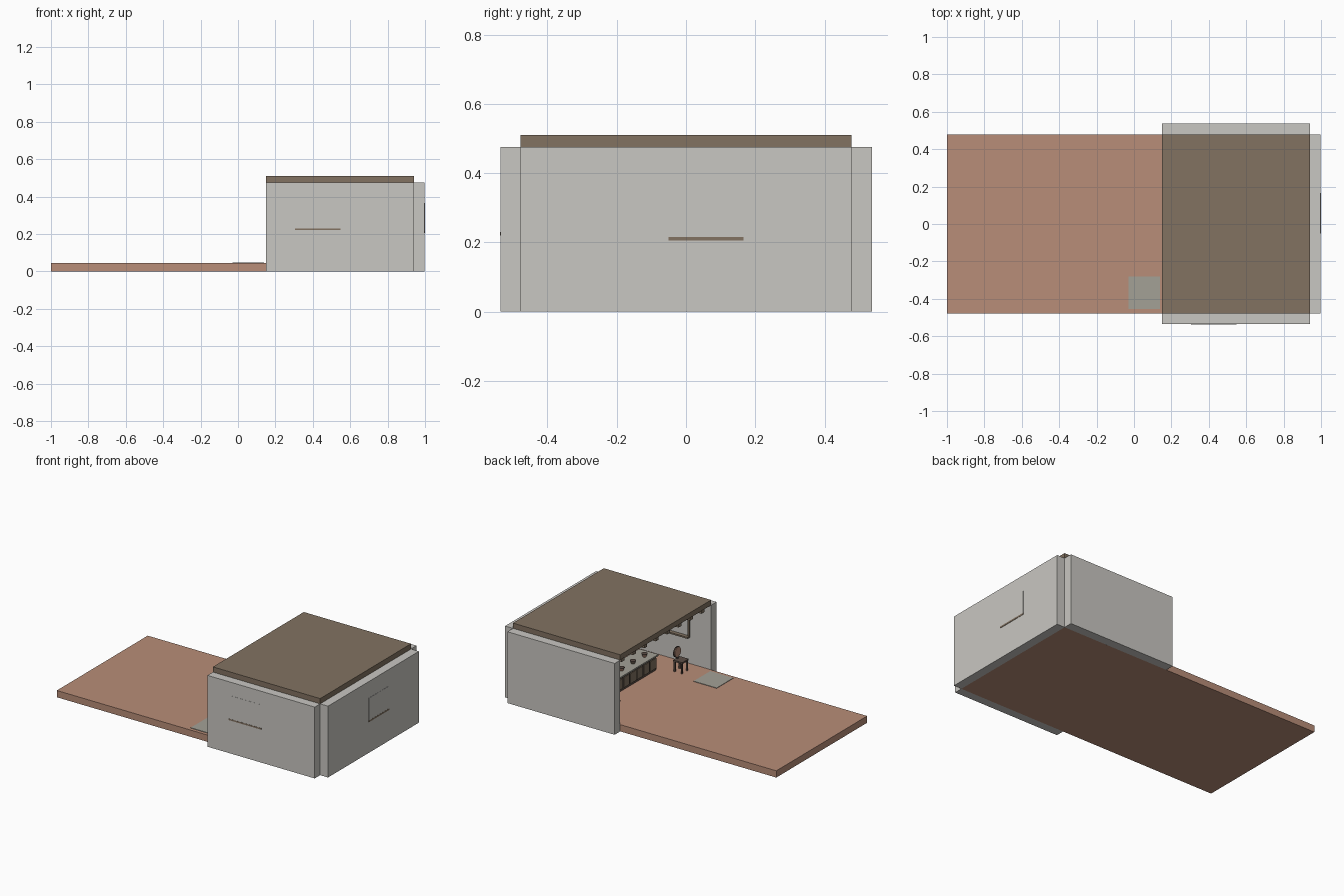
import bpy, bmesh, math
from mathutils import Matrix, Vector

if "Cube" in bpy.data.objects:
    bpy.data.objects.remove(bpy.data.objects["Cube"])


def material(name, srgb):
    m = bpy.data.materials.new(name)
    lin = [((c / 255 + 0.055) / 1.055) ** 2.4 for c in srgb]
    m.diffuse_color = (*lin, 1)
    m.use_nodes = True
    m.node_tree.nodes["Principled BSDF"].inputs["Base Color"].default_value = m.diffuse_color
    return m


CLAY = material("terracotta", (184, 141, 120))
PLASTER = material("pale plaster", (201, 199, 194))
WOOD = material("brown wood", (130, 114, 97))
STONE = material("grey stone", (163, 161, 150))
DARK = material("dark wood", (92, 78, 70))


def finish(name, bm, mat):
    me = bpy.data.meshes.new(name)
    bm.to_mesh(me)
    bm.free()
    me.materials.append(mat)
    ob = bpy.data.objects.new(name, me)
    bpy.context.collection.objects.link(ob)
    return ob


def add_box(bm, lo, hi):
    lo, hi = Vector(lo), Vector(hi)
    mat = Matrix.Translation((lo + hi) / 2) @ Matrix.Diagonal((*(hi - lo), 1))
    bmesh.ops.create_cube(bm, size=1, matrix=mat)


def boxes(name, pairs, mat):
    bm = bmesh.new()
    for lo, hi in pairs:
        add_box(bm, lo, hi)
    return finish(name, bm, mat)


def rod(name, centre, radius, depth, mat, top=None, axis=None, sides=16):
    bm = bmesh.new()
    m = Matrix.Translation(centre)
    if axis:
        m = m @ Matrix.Rotation(math.pi / 2, 4, axis)
    bmesh.ops.create_cone(bm, cap_ends=True, segments=sides, radius1=radius,
                          radius2=radius if top is None else top, depth=depth, matrix=m)
    return finish(name, bm, mat)


# Shell: floor, three walls, roof
L, R, Y, F, H = 0.15, 0.94, 0.478, 0.045, 0.475
boxes("floor", [((-1, -Y, 0), (R, Y, F))], CLAY)
boxes("front_wall", [((L, -0.535, 0), (R, -Y, H))], PLASTER)
boxes("back_wall", [((L, Y, 0), (R, 0.537, H))], PLASTER)
boxes("right_wall", [((R, -Y, 0), (0.998, Y, H))], PLASTER)
boxes("roof", [((L, -Y, H), (R, Y, 0.51))], WOOD)

# Ceiling beams running into the room
boxes("ceiling_beams", [((L + 0.02, -0.42 + i * 0.12 - 0.015, 0.44),
                         (R, -0.42 + i * 0.12 + 0.015, H)) for i in range(8)], WOOD)

# Windows: flush pane, sill, inner frame
boxes("front_window_pane", [((0.31, -0.536, 0.23), (0.545, -0.475, 0.385))], PLASTER)
boxes("front_window_sill", [((0.305, -0.537, 0.22), (0.547, -0.45, 0.23))], WOOD)
boxes("front_window_frame", [((0.305, -0.48, 0.23), (0.315, -0.468, 0.385)),
                             ((0.537, -0.48, 0.23), (0.547, -0.468, 0.385)),
                             ((0.305, -0.48, 0.377), (0.547, -0.468, 0.387))], WOOD)
boxes("right_window_pane", [((0.937, -0.05, 0.215), (0.9995, 0.165, 0.365))], PLASTER)
boxes("right_window_sill", [((0.91, -0.05, 0.205), (1.0, 0.166, 0.216))], WOOD)
boxes("right_window_frame", [((0.93, -0.05, 0.216), (0.942, -0.04, 0.365)),
                             ((0.93, 0.156, 0.216), (0.942, 0.166, 0.365)),
                             ((0.93, -0.05, 0.357), (0.942, 0.166, 0.367))], WOOD)

# Doormat stone
boxes("entry_mat", [((-0.03, -0.455, F), (0.14, -0.28, F + 0.003))], STONE)

# Counter with door panels and stone top
boxes("counter_body", [((0.42, -0.285, F), (0.54, 0.285, 0.138))], DARK)
boxes("counter_doors", [((0.415, -0.28 + i * 0.07, 0.06), (0.42, -0.22 + i * 0.07, 0.128))
                        for i in range(8)], WOOD)
boxes("counter_top", [((0.41, -0.295, 0.138), (0.55, 0.295, 0.148))], STONE)

# Pots and bowls on the counter
for i, y in enumerate((-0.22, -0.1, 0.02, 0.14)):
    rod("bowl_%d" % i, (0.46, y, 0.157), 0.01, 0.018, WOOD if i % 2 else CLAY, top=0.018)
    rod("bowl_rim_%d" % i, (0.46, y, 0.168), 0.019, 0.005, DARK)

# Chairs: seat, legs, round back
for side, y in (("front", -0.36), ("back", 0.36)):
    x = 0.29
    legs = [((x + a * 0.027 - 0.005, y + b * 0.027 - 0.005, F),
             (x + a * 0.027 + 0.005, y + b * 0.027 + 0.005, 0.115))
            for a in (-1, 1) for b in (-1, 1)]
    boxes(side + "_chair_legs", legs, DARK)
    boxes(side + "_chair_seat", [((x - 0.034, y - 0.034, 0.112), (x + 0.034, y + 0.034, 0.122))], DARK)
    boxes(side + "_chair_post", [((x + 0.022, y - 0.006, 0.12), (x + 0.032, y + 0.006, 0.15))], DARK)
    rod(side + "_chair_back", (x + 0.027, y, 0.165), 0.032, 0.012, CLAY, axis='Y')
    rod(side + "_chair_back_rim", (x + 0.029, y, 0.165), 0.036, 0.008, DARK, axis='Y')
